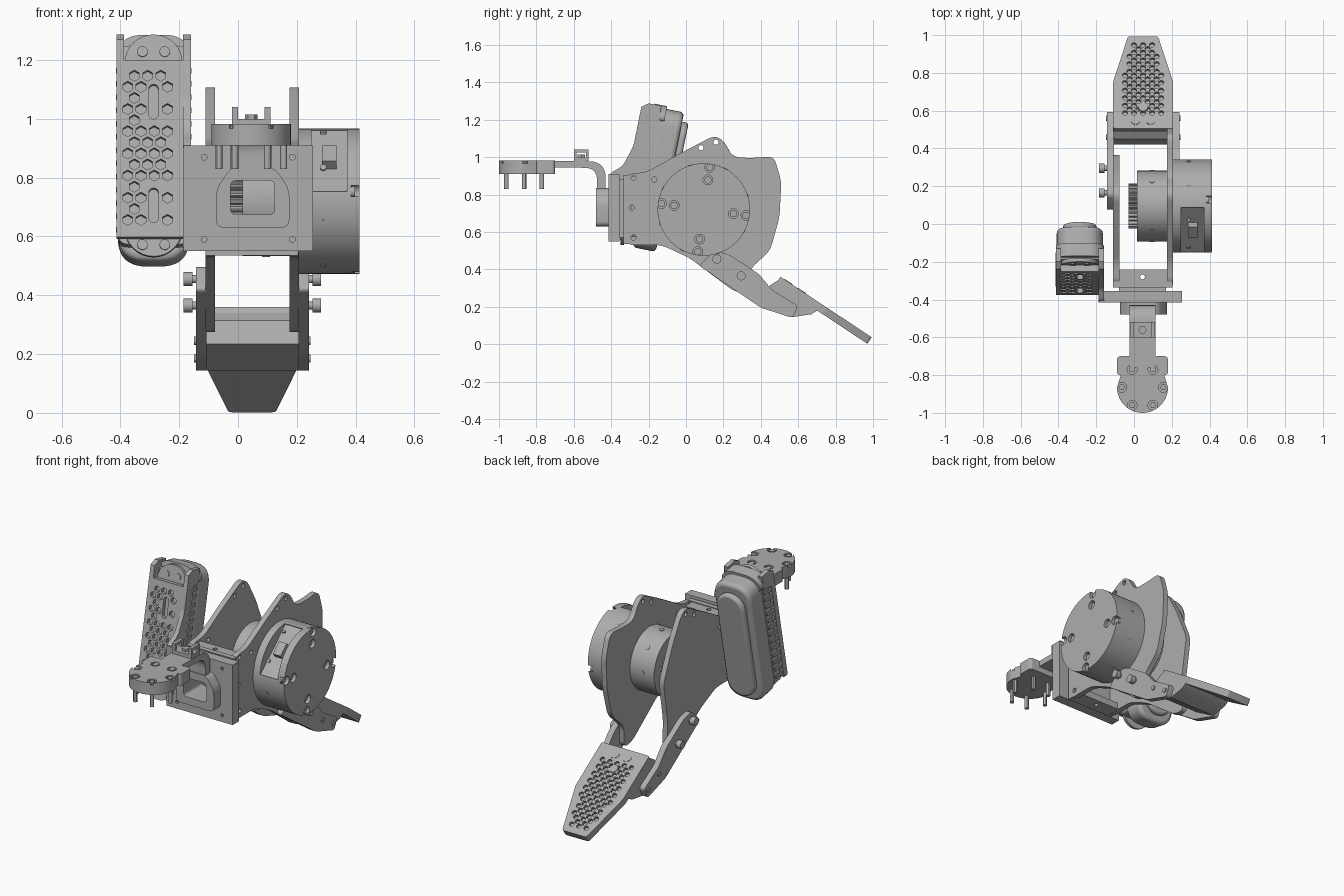
import bpy, bmesh, math
from mathutils import Matrix, Vector

if "Cube" in bpy.data.objects:
    bpy.data.objects.remove(bpy.data.objects["Cube"])

grey = bpy.data.materials.new("machined_grey")
grey.use_nodes = True
COL = (0.42, 0.42, 0.42, 1)
grey.diffuse_color = COL
grey.node_tree.nodes["Principled BSDF"].inputs["Base Color"].default_value = COL

# Axis maps: (a, b, height) -> xyz
AXES = {"x": lambda a, b, h: (h, a, b), "y": lambda a, b, h: (a, h, b), "z": lambda a, b, h: (a, b, h)}


def rounded(pts, r=0.03, steps=5):
    out = []
    pts = [Vector(p) for p in pts]
    for i, p in enumerate(pts):
        a, b = pts[i - 1] - p, pts[(i + 1) % len(pts)] - p
        s = p + a.normalized() * min(r, a.length * 0.49)
        e = p + b.normalized() * min(r, b.length * 0.49)
        for k in range(steps + 1):
            t = k / steps
            out.append(tuple(s * (1 - t) ** 2 + p * 2 * t * (1 - t) + e * t * t))
    return out


def ring(c, r, n=32, start=0.0):
    return [(c[0] + r * math.cos(start + math.tau * i / n), c[1] + r * math.sin(start + math.tau * i / n)) for i in range(n)]


def rect(a0, a1, b0, b1):
    return [(a0, b0), (a1, b0), (a1, b1), (a0, b1)]


def stadium(c, hw, hl, n=16):
    arc = [math.pi * i / n for i in range(n + 1)]
    top = [(c[0] + hw * math.cos(t), c[1] + hl - hw + hw * math.sin(t)) for t in arc]
    return top + [(c[0] - hw * math.cos(t), c[1] - hl + hw - hw * math.sin(t)) for t in arc]


def prisms(name, outlines, lo, hi, axis="x", mat=None, bevel=0.0):
    bm = bmesh.new()
    f = AXES[axis]
    for pts in outlines:
        low = [bm.verts.new(f(a, b, lo)) for a, b in pts]
        high = [bm.verts.new(f(a, b, hi)) for a, b in pts]
        bm.faces.new(low)
        bm.faces.new(high)
        for i in range(len(pts)):
            j = (i + 1) % len(pts)
            bm.faces.new((low[i], low[j], high[j], high[i]))
    bmesh.ops.recalc_face_normals(bm, faces=bm.faces)
    if mat:
        bm.transform(mat)
    me = bpy.data.meshes.new(name)
    bm.to_mesh(me)
    bm.free()
    ob = bpy.data.objects.new(name, me)
    bpy.context.collection.objects.link(ob)
    me.materials.append(grey)
    if bevel:
        m = ob.modifiers.new("bevel", "BEVEL")
        m.width, m.segments, m.limit_method, m.angle_limit = bevel, 3, "ANGLE", 0.9
    return ob


def prism(name, pts, lo, hi, axis="x", mat=None, bevel=0.0):
    return prisms(name, [pts], lo, hi, axis, mat, bevel)


def cut(ob, tool):
    m = ob.modifiers.new("cut", "BOOLEAN")
    m.operation, m.solver, m.object = "DIFFERENCE", "EXACT", tool
    bpy.context.view_layer.objects.active = ob
    bpy.ops.object.modifier_apply(modifier=m.name)
    bpy.data.objects.remove(tool)


# Side plates
front = [(0.02, 0.46), (-0.13, 0.53), (-0.32, 0.53), (-0.32, 0.91), (-0.21, 0.92), (-0.05, 1.01), (0.15, 1.115), (0.2, 1.09)]
left = front + [(0.25, 1.0), (0.35, 0.995), (0.47, 1.005), (0.51, 0.87), (0.5, 0.68), (0.45, 0.5), (0.34, 0.4), (0.34, 0.27), (0.26, 0.28)]
right = front + [(0.28, 0.95), (0.37, 0.74), (0.33, 0.5), (0.34, 0.27), (0.26, 0.28)]
for name, pts, x in (("left_side_plate", left, 0.175), ("right_side_plate", right, -0.11)):
    plate = prism(name, rounded(pts, 0.04), x, x + 0.032)
    holes = [(-0.28, 0.57), (-0.29, 0.73), (-0.28, 0.89), (-0.17, 0.88), (0.08, 1.05), (0.16, 1.08)]
    cut(plate, prisms("hole_cutter", [ring(h, 0.014, 12) for h in holes], x - 0.1, x + 0.1))

# Front bracket: face plate, spacer, channel
bracket = prism("front_plate", rect(-0.185, 0.255, 0.55, 0.91), -0.415, -0.355, "y")
spacer = prism("spacer_plate", rect(-0.08, 0.17, 0.57, 0.88), -0.355, -0.33, "y")
wall = prism("channel_wall", rect(-0.11, 0.205, 0.535, 0.905), -0.335, -0.305, "y")
mount = prism("arm_mount", rounded([(-0.075, 0.63), (0.175, 0.63), (0.175, 0.76), (0.125, 0.835), (-0.025, 0.835), (-0.075, 0.76)], 0.03), -0.48, -0.415, "y")
for part in (bracket, spacer, wall, mount):
    cut(part, prism("window_cutter", rounded(rect(-0.025, 0.125, 0.675, 0.79), 0.02), -0.6, 0, "y"))
corners = [(x, z) for x in (-0.115, 0.185) for z in (0.59, 0.87)]
cut(bracket, prisms("hole_cutter", [ring(c, 0.01, 10) for c in corners], -0.5, -0.39, "y"))
for name, z in (("channel_top", 0.86), ("channel_bottom", 0.535)):
    bar = prism(name, rect(-0.08, 0.175, -0.32, -0.24), z, z + 0.04, "z")
    cut(bar, prism("hole_cutter", ring((0.045, -0.28), 0.013, 12), 0, 2, "z"))

# Curved arm with flange disc
arm = [(-0.76, 0.98), (-0.43, 0.98), (-0.43, 0.65), (-0.48, 0.65), (-0.48, 0.945), (-0.76, 0.945)]
path = rounded([(-0.76, 0.98), (-0.6, 0.98), (-0.43, 0.975), (-0.43, 0.8)], 0.11, 8)[9:27]
inner = rounded([(-0.76, 0.945), (-0.6, 0.945), (-0.475, 0.94), (-0.475, 0.8)], 0.08, 8)[9:27]
prism("curved_arm", [(-0.76, 0.98)] + path + [(-0.43, 0.8), (-0.475, 0.8)] + inner[::-1] + [(-0.76, 0.945)], -0.025, 0.115)
c = (0.045, -0.865)
flange_edge = [(c[0] + 0.135 * math.cos(t), c[1] + 0.135 * math.sin(t)) for t in (math.pi * (1 + i / 24) for i in range(25))]
flange = prism("flange_disc", flange_edge + rounded([(0.18, -0.8), (0.18, -0.7), (-0.09, -0.7), (-0.09, -0.8)], 0.02), 0.91, 0.982, "z")
bolts = [(c[0] + sx, c[1] + sy) for sx, sy in ((-0.055, 0.095), (0.055, 0.095), (-0.11, 0), (0.11, 0), (-0.055, -0.095), (0.055, -0.095))]
cut(flange, prisms("recess_cutter", [ring(b, 0.026, 20) for b in bolts], 0.967, 1.1, "z"))
prisms("flange_bolts", [ring(b, 0.017, 6) for b in bolts], 0.96, 0.98, "z")
prisms("flange_pins", [ring(b, 0.012, 12) for b in bolts], 0.83, 0.92, "z")

# Open clip on the arm
prism("clip_base", rect(-0.02, 0.11, -0.6, -0.52), 0.978, 1.0, "z")
for x in (-0.02, 0.09):
    clip = prism("clip_side", rect(-0.6, -0.52, 0.98, 1.04), x, x + 0.02)
    cut(clip, prism("clip_cutter", rect(-0.585, -0.535, 1.0, 1.025), x - 0.1, x + 0.1))
prism("clip_bolt", ring((0.045, -0.56), 0.022, 6), 1.0, 1.015, "z")

# Motor
hub = (0.095, 0.72)
body = prism("outer_motor", ring(hub, 0.247, 72), 0.207, 0.413)
tilt = Matrix.Translation((0, *hub)) @ Matrix.Rotation(math.radians(42), 4, "X")
cut(body, prism("port_cutter", rect(-0.16, 0.16, 0.18, 0.4), 0.25, 0.37, "x", tilt))
spin = [math.radians(82 + 90 * i) for i in range(4)]
edge = [(hub[0] + 0.228 * math.cos(t), hub[1] + 0.228 * math.sin(t)) for t in spin]
inset = [(hub[0] + 0.16 * math.cos(t), hub[1] + 0.16 * math.sin(t)) for t in spin]
cut(body, prisms("notch_cutter", [ring(p, 0.026, 20) for p in edge + inset], 0.385, 0.5))
prisms("motor_bolts", [ring(p, 0.019, 16) for p in edge + inset], 0.38, 0.398)
prism("port_connector", rect(-0.035, 0.045, 0.17, 0.215), 0.285, 0.335, "x", tilt)
prism("inner_motor", ring(hub, 0.187, 64), 0.015, 0.18)
teeth = [ring(hub, 0.12 if i % 4 < 2 else 0.104, 112)[i] for i in range(112)]
prism("gear", teeth, -0.03, 0.02)
for i in range(8):
    turn = Matrix.Translation((0, *hub)) @ Matrix.Rotation(math.tau * i / 8, 4, "X")
    prism("motor_screw", ring((0.095, 0), 0.014, 12), 0.18, 0.19, "z", turn)
    prism("outer_screw", ring((0.29, 0), 0.011, 12), 0.24, 0.249, "z", turn @ Matrix.Rotation(0.3, 4, "X"))

# Lower arms with knobs
link = rounded([(0.07, 0.42), (0.15, 0.5), (0.23, 0.48), (0.39, 0.375), (0.46, 0.29), (0.6, 0.205), (0.57, 0.14), (0.4, 0.195)], 0.02)
for name, x, out in (("left_link", 0.205, 1), ("right_link", -0.143, -1)):
    prism(name, link, x, x + 0.036)
    tip = x + (0.036 if out > 0 else 0)
    for r, a, b in ((0.014, 0, 0.02), (0.024, 0.012, 0.042)):
        prisms("link_knobs", [ring(p, r, 16) for p in ((0.165, 0.455), (0.295, 0.365))], *sorted((tip + out * a, tip + out * b)))
    prisms("link_screws", [ring(p, 0.014, 12) for p in ((0.46, 0.245), (0.56, 0.185))], *sorted((tip, tip + out * 0.006)))
prism("pedal_block", [(0.42, 0.235), (0.45, 0.315), (0.49, 0.34), (0.71, 0.185), (0.67, 0.16), (0.57, 0.145)], -0.109, 0.207)

# Perforated pedal: outline across and along the slope
slope = Matrix.Translation((0.048, 0.505, 0.36)) @ Matrix.Rotation(math.radians(-33.5), 4, "X")
pedal = prism("pedal", rounded([(-0.158, 0), (0.158, 0), (0.158, 0.3), (0.08, 0.585), (-0.08, 0.585), (-0.158, 0.3)], 0.012), -0.042, 0, "z", slope)
dots = []
for row in range(19):
    half = 4 if row < 12 else 3 if row < 16 else 2
    for k in range(-half, half + 1):
        if (k + row) % 2 == 0:
            dots.append((k * 0.024, 0.1 + row * 0.024))
cut(pedal, prisms("dimple_cutter", [ring(d, 0.0145, 8) for d in dots], -0.015, 0.1, "z", slope))
prisms("pedal_bolts", [ring(d, 0.025, 16) for d in ((-0.04, 0.05), (0.04, 0.05), (0, 0.135))], -0.02, 0.003, "z", slope)

# Tilted sensor: guard, vented case, rear shell
lean = Matrix.Translation((-0.287, -0.178, 0.89)) @ Matrix.Rotation(math.radians(-11.5), 4, "X")
guard = prism("perforated_guard", rect(-0.127, 0.127, -0.325, 0.29), -0.135, -0.1, "y", lean)
hexes = []
for row in range(14):
    for k in range(4 - (row + 1) % 2):
        u = -0.088 + k * 0.045 + 0.0225 * ((row + 1) % 2)
        w = 0.235 - row * 0.0385
        in_slot = (0.08 < w < 0.21 or w < -0.14) and -0.04 < u < 0.03
        if not in_slot:
            hexes.append(ring((u, w), 0.019, 6, math.pi / 6))
cut(guard, prisms("hex_cutter", hexes, -0.2, -0.112, "y", lean))
cut(guard, prisms("slot_cutter", [stadium((0.0, w), 0.016, 0.06) for w in (0.145, -0.215)], -0.2, -0.112, "y", lean))
prism("sensor_face", stadium((0, 0), 0.098, 0.385), -0.1, -0.08, "y", lean)
prisms("face_screws", [ring((u, w), 0.018, 16) for u in (-0.038, 0.038) for w in (-0.345, 0.325)], -0.106, -0.09, "y", lean)
prism("vented_case", rounded(rect(-0.122, 0.122, -0.34, 0.35), 0.04), -0.08, -0.02, "y", lean)
for side in (-1, 1):
    slats = [[(-0.095, w), (-0.03, w + 0.012), (-0.03, w + 0.03), (-0.095, w + 0.018)] for w in (-0.3 + 0.046 * i for i in range(13))]
    prisms("vent_slats", slats, *sorted((side * 0.115, side * 0.128)), "x", lean)
    prism("guard_lip", [(-0.135, 0.28), (-0.135, 0.36), (-0.1, 0.385), (-0.03, 0.385), (-0.03, 0.3), (-0.1, 0.28)], *sorted((side * 0.1, side * 0.127)), "x", lean)
prism("rear_shell", rounded(rect(-0.122, 0.122, -0.385, 0.375), 0.1, 10), -0.03, 0.095, "y", lean, 0.02)
prism("rear_cap", stadium((0, -0.01), 0.09, 0.335), 0.09, 0.13, "y", lean, 0.015)
prism("hood", rounded([(-0.127, 0.3), (0.127, 0.3), (0.127, 0.35), (0.075, 0.39), (-0.075, 0.39), (-0.127, 0.35)], 0.04), -0.07, 0.0, "y", lean)

# Bracket joining sensor to front plate
prism("sensor_bracket", rounded([(-0.415, 0.55), (-0.415, 0.91), (-0.34, 0.95), (-0.28, 1.06), (-0.245, 1.24), (-0.19, 1.2), (-0.25, 0.9), (-0.355, 0.62)], 0.03), -0.187, -0.16)

bpy.ops.object.select_all(action="DESELECT")
for ob in bpy.data.objects:
    if ob.type == "MESH":
        ob.select_set(True)
        bpy.context.view_layer.objects.active = ob
bpy.ops.object.shade_smooth_by_angle(angle=math.radians(30))
